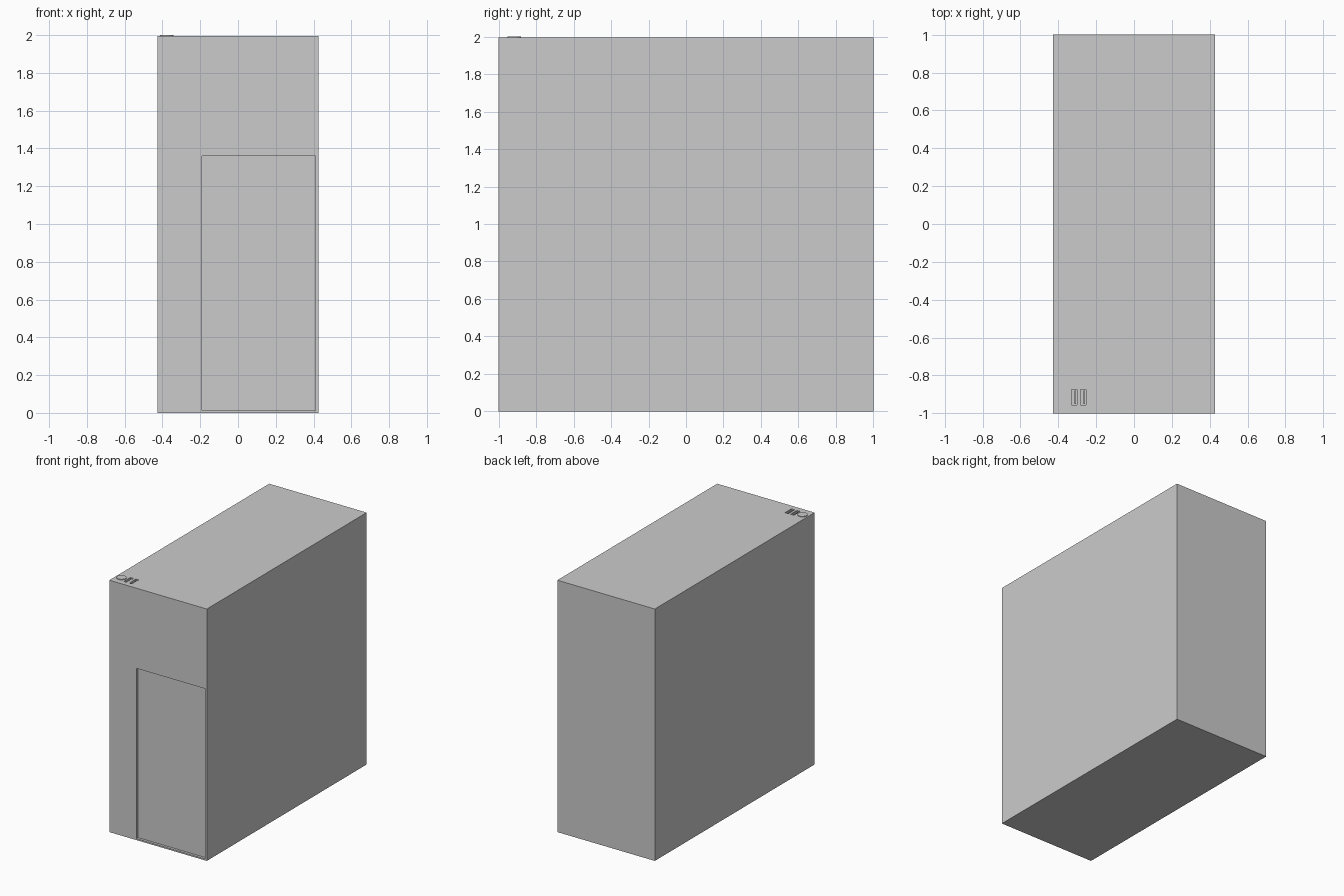
import bpy

if "Cube" in bpy.data.objects:
    bpy.data.objects.remove(bpy.data.objects["Cube"])

TOP = 1.995


def box(name, x0, x1, y0, y1, z0, z1):
    bpy.ops.mesh.primitive_cube_add(size=1, location=((x0 + x1) / 2, (y0 + y1) / 2, (z0 + z1) / 2))
    ob = bpy.context.object
    ob.name = name
    ob.scale = (x1 - x0, y1 - y0, z1 - z0)
    bpy.ops.object.transform_apply(location=False, rotation=False, scale=True)
    return ob


def cut(target, cutter):
    mod = target.modifiers.new(cutter.name, 'BOOLEAN')
    mod.operation = 'DIFFERENCE'
    mod.solver = 'EXACT'
    mod.object = cutter
    bpy.context.view_layer.objects.active = target
    bpy.ops.object.modifier_apply(modifier=mod.name)
    bpy.data.objects.remove(cutter)


# Computer case body with shallow front panel recess
case = box("case_body", -0.427, 0.427, -1, 1, 0, TOP)
cut(case, box("front_recess_cutter", -0.19, 0.41, -1.1, -0.98, 0.012, 1.36))

# Two port slots on top, each with a contact tongue
for i, x in enumerate((-0.33, -0.282)):
    cut(case, box("port_cutter", x, x + 0.028, -0.957, -0.875, TOP - 0.04, TOP + 0.1))
    box(f"port_tongue_{i + 1}", x + 0.016, x + 0.024, -0.951, -0.881, TOP - 0.041, TOP - 0.004)

# Round power button, slightly raised
bpy.ops.mesh.primitive_cylinder_add(vertices=32, radius=0.036, depth=0.02,
                                    location=(-0.378, -0.917, 2.0 - 0.01))
button = bpy.context.object
button.name = "power_button"
bpy.ops.object.shade_smooth_by_angle()
